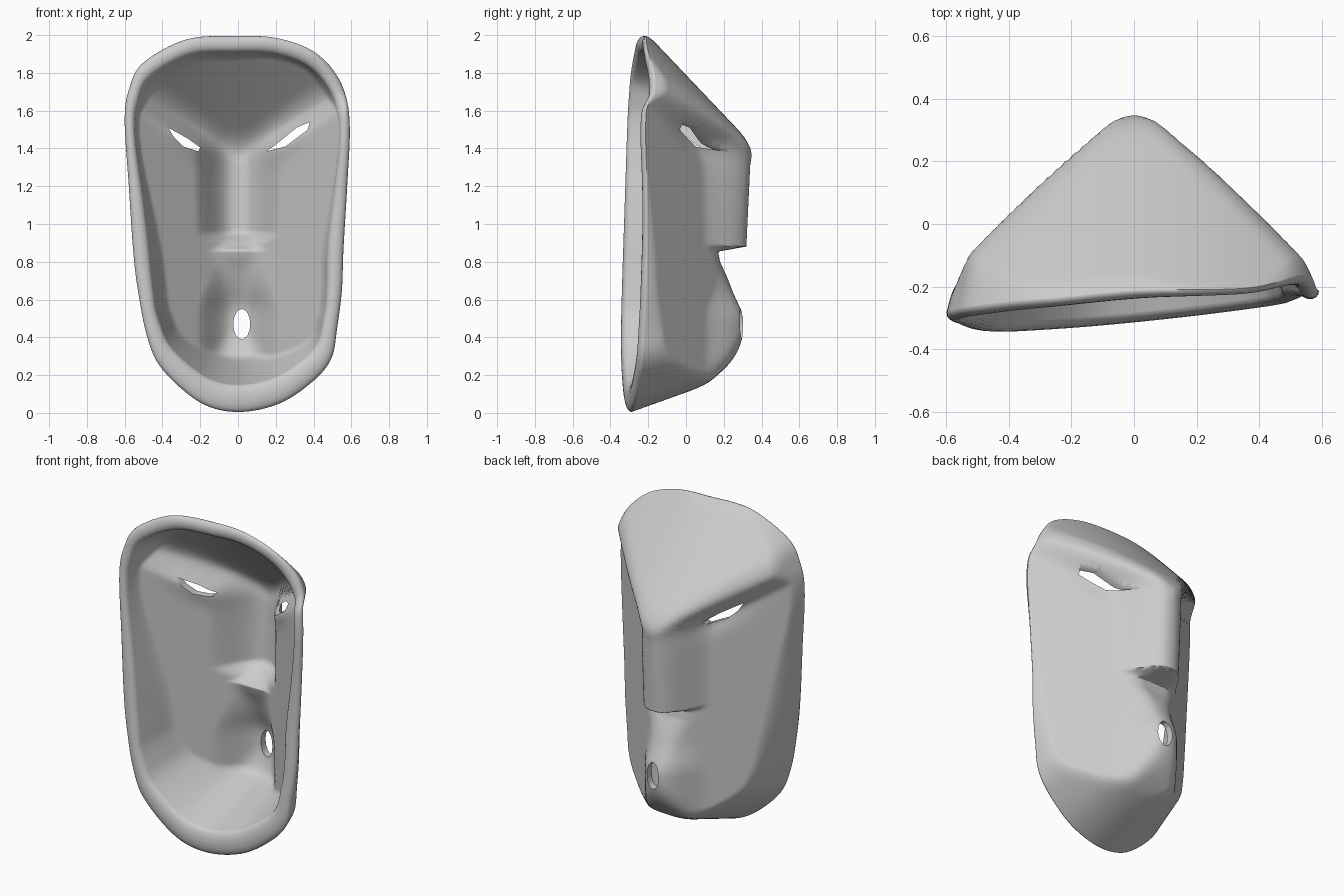
import bpy, bmesh, math
from mathutils import Vector

if "Cube" in bpy.data.objects:
    bpy.data.objects.remove(bpy.data.objects["Cube"])

CENTRE = Vector((0, 0.865))
STEPS, RINGS = 8, 60
SHELL = .045

# Outline of the rim (x, z), clockwise from the top
OUTLINE = [(0, 1.995), (.2, 1.985), (.38, 1.925), (.5, 1.82), (.57, 1.68), (.592, 1.5),
           (.578, 1.2), (.558, .86), (.55, .65), (.525, .45), (.495, .29), (.4, .17),
           (.22, .05), (0, .005), (-.2, .055), (-.4, .23), (-.48, .4), (-.53, .65),
           (-.555, .86), (-.578, 1.2), (-.6, 1.55), (-.575, 1.72), (-.5, 1.855), (-.27, 1.978)]
# Centre line of the muzzle, philtrum and nose (z, y)
RIDGE = [(0, .31), (.5, .31), (.55, .295), (.65, .24), (.8, .17), (.855, .16),
         (.88, .325), (1.4, .35), (3, .35)]


def closed_spline(points, steps):
    """Closed Catmull-Rom curve through 2D points."""
    pts, out = [Vector(p) for p in points], []
    n = len(pts)
    for i in range(n):
        a, b, c, d = (pts[(i + k) % n] for k in (-1, 0, 1, 2))
        for s in range(steps):
            t = s / steps
            out.append(.5 * (2 * b + (c - a) * t + (2 * a - 5 * b + 4 * c - d) * t ** 2
                             + (3 * b - a - 3 * c + d) * t ** 3))
    return out


def smooth_min(a, b, k):
    h = max(k - abs(a - b), 0) / k
    return min(a, b) - h * h * k / 4


def smooth_max(a, b, k):
    return -smooth_min(-a, -b, k)


def smooth_step(v):
    v = min(max(v, 0), 1)
    return v * v * (3 - 2 * v)


def lookup(table, v):
    for (a, fa), (b, fb) in zip(table, table[1:]):
        if v <= b:
            return fa + (fb - fa) * (v - a) / (b - a)
    return table[-1][1]


def rim_y(p):
    return -.205 - .085 * (1 - p.y / 2) + .1 * p.x


def eye_line(p):
    """Height above the slanted line through the eye slits."""
    return p.y - 1.43 - .6 * (abs(p.x) - .27)


def eye_hollow(p):
    """Soft sunken band running along each slanted eye."""
    return .02 * math.exp(-((abs(p.x) - .27) / .13) ** 2 - (eye_line(p) / .07) ** 2)


def face_y(p, edge, thickness):
    """Depth of the face: cheeks, brow, nose, muzzle, forehead, chin and side wall blended."""
    cheek = .285 - .84 * math.hypot(p.x, .05)
    brow = .475 - 1.05 * math.hypot(p.x, .12)
    y = cheek + (brow - cheek) * smooth_step((eye_line(p) + .01) / .13)
    # the inside follows a softened centre line, so the shell keeps its wall under the nose
    ridge = sum(lookup(RIDGE, p.y - thickness * k / 3) for k in range(6)) / 6
    y = smooth_max(y, ridge - 6 * p.x ** 2, .07)
    y = smooth_min(y, ridge + .01, .04)
    forehead = -.2 + .95 * (2 - p.y) - .5 * p.x ** 2
    chin = -.28 + math.sqrt(max(p.y, 0))
    y = smooth_min(y, forehead, .08)
    y = smooth_min(y, chin, .1)
    return smooth_min(y - thickness - eye_hollow(p), edge, .05)


# Mask shell: outer face, rolled rim, inner face
outline = closed_spline(OUTLINE, STEPS)
bm = bmesh.new()
columns = []
spread = [.5 - .5 * math.cos(math.pi * i / RINGS) for i in range(1, RINGS + 1)]
for o in outline:
    ray = o - CENTRE
    radius = ray.length
    width = .085 + .06 * max(0, 1 - 2 * o.y)
    inner = 1 - width / radius
    col = []
    for t in spread:
        p = CENTRE + ray * t
        col.append((p.x, face_y(p, rim_y(o) + 2.8 * (1 - t) * radius, 0), p.y))
    y_out = col[-1][1]
    q = CENTRE + ray * inner
    y_in = face_y(q, rim_y(q), SHELL)
    for k in range(1, 8):
        a = k / 8
        p = CENTRE + ray * (1 - (1 - inner) * (1 - math.cos(math.pi * a)) / 2)
        col.append((p.x, y_out + (y_in - y_out) * a - .028 * math.sin(math.pi * a), p.y))
    for t in reversed(spread):
        p = CENTRE + ray * (t * inner)
        col.append((p.x, face_y(p, rim_y(q) + 3.5 * (1 - t) * inner * radius, SHELL), p.y))
    columns.append([bm.verts.new(c) for c in col])

poles = [bm.verts.new((0, face_y(CENTRE, 1, th), CENTRE.y)) for th in (0, SHELL)]
for a, b in zip(columns, columns[1:] + columns[:1]):
    bm.faces.new((poles[0], a[0], b[0]))
    bm.faces.new((poles[1], b[-1], a[-1]))
    for i in range(len(a) - 1):
        bm.faces.new((a[i], a[i + 1], b[i + 1], b[i]))
bmesh.ops.recalc_face_normals(bm, faces=bm.faces)
mesh = bpy.data.meshes.new("mask_shell")
bm.to_mesh(mesh)
bm.free()
mask = bpy.data.objects.new("mask_shell", mesh)
bpy.context.collection.objects.link(mask)

grey = bpy.data.materials.new("light_grey")
grey.use_nodes = True
grey.diffuse_color = (.6, .6, .6, 1)
grey.node_tree.nodes["Principled BSDF"].inputs["Base Color"].default_value = (.6, .6, .6, 1)
mesh.materials.append(grey)


def cut_hole(name, points):
    """Cut a prism with the given (x, z) section through the shell."""
    cb = bmesh.new()
    face = cb.faces.new([cb.verts.new((x, -.6, z)) for x, z in points])
    ext = bmesh.ops.extrude_face_region(cb, geom=[face])
    moved = [v for v in ext["geom"] if isinstance(v, bmesh.types.BMVert)]
    bmesh.ops.translate(cb, verts=moved, vec=(0, 1.2, 0))
    bmesh.ops.recalc_face_normals(cb, faces=cb.faces)
    data = bpy.data.meshes.new(name)
    cb.to_mesh(data)
    cb.free()
    cutter = bpy.data.objects.new(name, data)
    cutter.hide_render = True
    bpy.context.collection.objects.link(cutter)
    mod = mask.modifiers.new(name, "BOOLEAN")
    mod.operation, mod.solver, mod.object = "DIFFERENCE", "EXACT", cutter
    bpy.ops.object.modifier_apply(modifier=name)
    bpy.data.objects.remove(cutter)


bpy.context.view_layer.objects.active = mask
mask.select_set(True)
# Eye slits and mouth
cut_hole("right_eye_cutter", [(-.37, 1.51), (-.27, 1.455), (-.2, 1.405), (-.21, 1.385),
                              (-.29, 1.41), (-.34, 1.46)])
cut_hole("left_eye_cutter", [(.15, 1.385), (.2, 1.42), (.31, 1.51), (.38, 1.54),
                             (.37, 1.5), (.25, 1.41)])
cut_hole("mouth_cutter", [(.02 + .045 * math.cos(a * math.pi / 8),
                           .47 + .08 * math.sin(a * math.pi / 8)) for a in range(16)])
bpy.ops.object.shade_smooth_by_angle(angle=math.radians(50))
